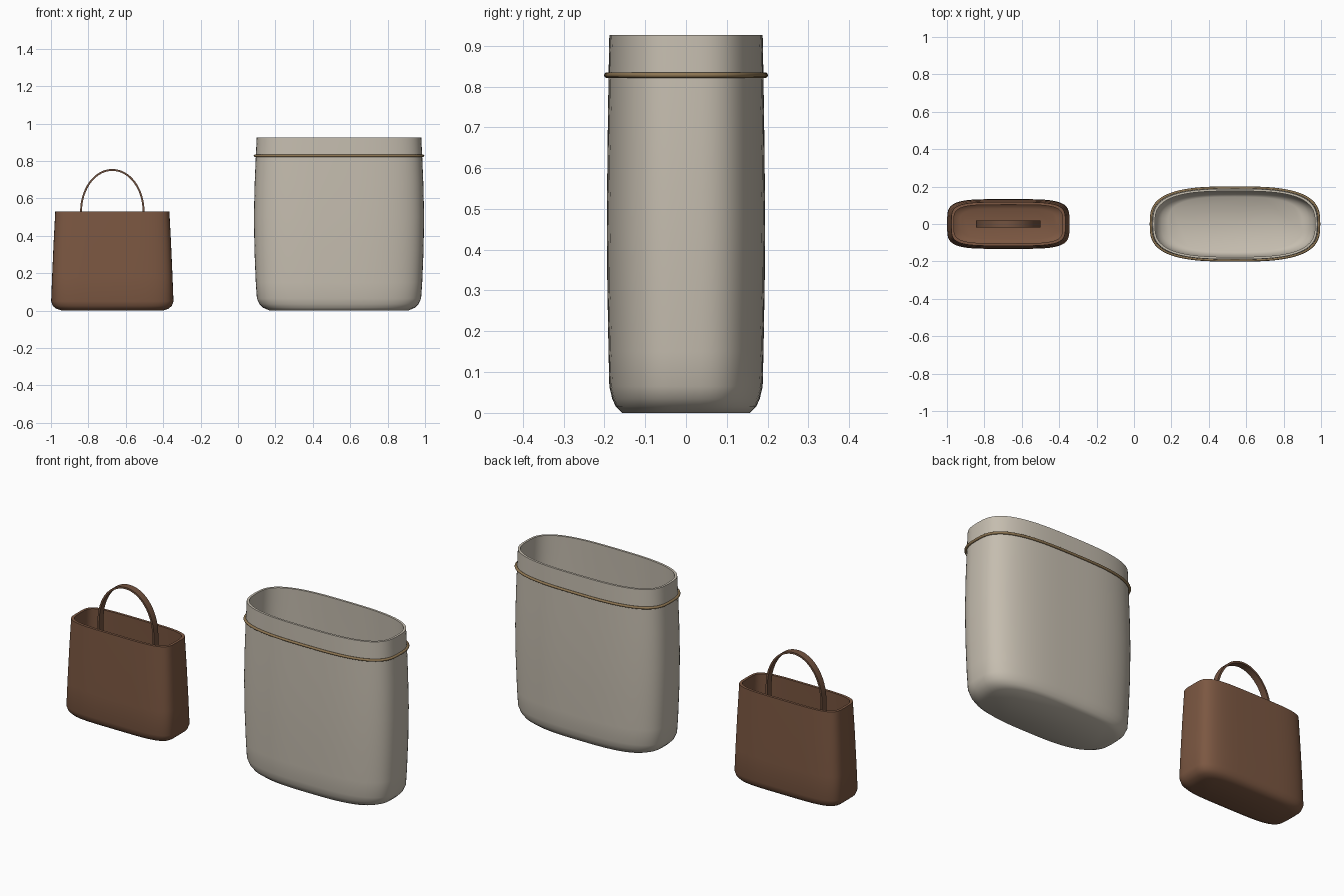
import bpy, bmesh, math

if "Cube" in bpy.data.objects:
    bpy.data.objects.remove(bpy.data.objects["Cube"])


def material(name, rgb):
    m = bpy.data.materials.new(name)
    m.diffuse_color = (*rgb, 1.0)
    m.use_nodes = True
    m.node_tree.nodes["Principled BSDF"].inputs["Base Color"].default_value = m.diffuse_color
    return m


canvas = material("cream canvas", (0.56, 0.51, 0.43))
leather = material("brown leather", (0.20, 0.096, 0.054))
strap = material("dark brown strap", (0.17, 0.085, 0.05))
cord = material("tan cord", (0.27, 0.18, 0.085))


def outline(a, b, power, n=72):
    """Rounded oblong as a superellipse."""
    pts = []
    for i in range(n):
        t = 2 * math.pi * i / n
        c, s = math.cos(t), math.sin(t)
        pts.append((a * math.copysign(abs(c) ** (2 / power), c),
                    b * math.copysign(abs(s) ** (2 / power), s)))
    return pts


def finish(name, bm, mat, angle=50):
    bmesh.ops.recalc_face_normals(bm, faces=bm.faces[:])
    me = bpy.data.meshes.new(name)
    bm.to_mesh(me)
    bm.free()
    me.materials.append(mat)
    ob = bpy.data.objects.new(name, me)
    bpy.context.collection.objects.link(ob)
    bpy.ops.object.select_all(action='DESELECT')
    ob.select_set(True)
    bpy.context.view_layer.objects.active = ob
    bpy.ops.object.shade_smooth_by_angle(angle=math.radians(angle))
    return ob


def bridge(bm, rings, closed=False):
    n = len(rings[0])
    pairs = list(zip(rings, rings[1:]))
    if closed:
        pairs.append((rings[-1], rings[0]))
    for p, q in pairs:
        for i in range(n):
            j = (i + 1) % n
            bm.faces.new((p[i], p[j], q[j], q[i]))


def open_bag(name, cx, profile, wall, power, mat):
    """Hollow bag: outer wall up, over the rim, inner wall down to a floor."""
    inner = [(a - wall, b - wall, max(z, 0) + (wall if z < 0.1 else 0))
             for a, b, z in reversed(profile)]
    bm = bmesh.new()
    rings = [[bm.verts.new((cx + x, y, z)) for x, y in outline(a, b, power)]
             for a, b, z in profile + inner]
    bridge(bm, rings)
    bm.faces.new(rings[0])
    bm.faces.new(rings[-1])
    return finish(name, bm, mat)


# Tall canvas bag: half length, half depth, height
open_bag("canvas_bag", 0.54, [
    (0.370, 0.157, 0.0), (0.405, 0.172, 0.015), (0.425, 0.181, 0.035),
    (0.439, 0.188, 0.065), (0.445, 0.190, 0.15), (0.452, 0.193, 0.32),
    (0.455, 0.194, 0.5), (0.451, 0.192, 0.68), (0.445, 0.190, 0.82),
    (0.440, 0.188, 0.926)], 0.012, 3.0, canvas)

# Cord wrapped round the canvas bag
bm = bmesh.new()
loops = []
for k in range(10):
    t = 2 * math.pi * k / 10
    r = 0.007 * math.cos(t)
    loops.append([bm.verts.new((0.54 + x, y, 0.828 + 0.007 * math.sin(t)))
                  for x, y in outline(0.449 + r, 0.194 + r, 3.0)])
bridge(bm, loops, closed=True)
finish("cord_band", bm, cord)

# Small leather bag
open_bag("leather_bag", -0.672, [
    (0.270, 0.095, 0.0), (0.300, 0.115, 0.01), (0.318, 0.127, 0.025),
    (0.327, 0.133, 0.05), (0.322, 0.130, 0.18), (0.314, 0.124, 0.36),
    (0.305, 0.117, 0.531)], 0.014, 4.4, leather)

# Arched flat strap with straight ends reaching into the bag
path = [(0.167, 0.43, 1, 0)]
for i in range(33):
    t = math.pi * i / 32
    c, s = math.cos(t), math.sin(t)
    d = math.hypot(c / 0.167, s / 0.222)
    path.append((0.167 * c, 0.53 + 0.222 * s, c / 0.167 / d, s / 0.222 / d))
path.append((-0.167, 0.43, -1, 0))
bm = bmesh.new()
sections = []
for x, z, nx, nz in path:
    sections.append([bm.verts.new((-0.672 + x + nx * o, y, z + nz * o))
                     for o, y in ((-0.005, -0.019), (0.005, -0.019),
                                  (0.005, 0.019), (-0.005, 0.019))])
bridge(bm, sections)
bm.faces.new(sections[0])
bm.faces.new(sections[-1])
finish("handle_strap", bm, strap)
